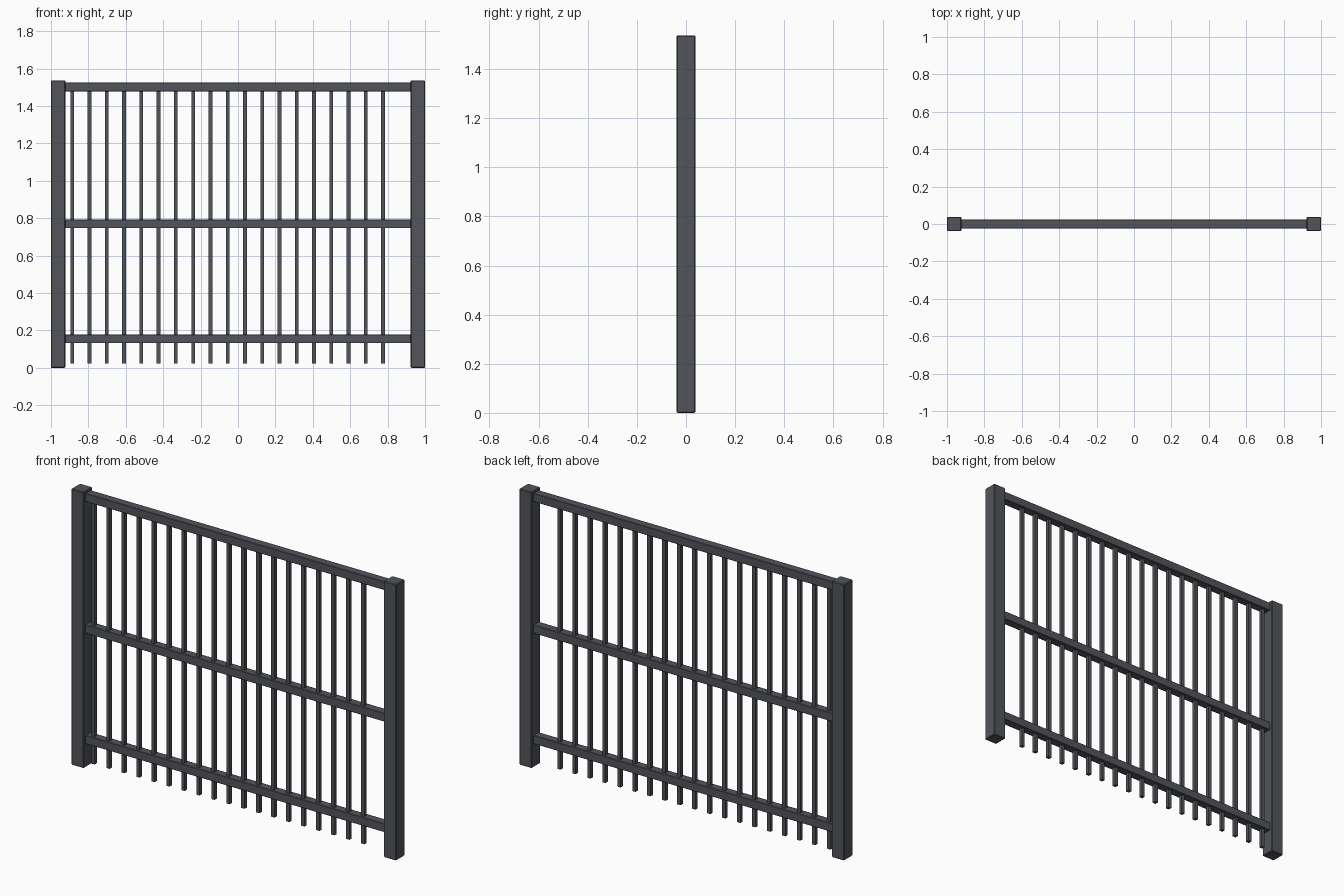
import bpy

if "Cube" in bpy.data.objects:
    bpy.data.objects.remove(bpy.data.objects["Cube"])

mat = bpy.data.materials.new("dark_metal")
mat.diffuse_color = (0.085, 0.09, 0.105, 1)
mat.use_nodes = True
mat.node_tree.nodes["Principled BSDF"].inputs["Base Color"].default_value = mat.diffuse_color


def box(name, center, size, bevel=0.0):
    bpy.ops.mesh.primitive_cube_add(size=1, location=center)
    ob = bpy.context.object
    ob.name = name
    ob.scale = size
    bpy.ops.object.transform_apply(location=False, rotation=False, scale=True)
    ob.data.materials.append(mat)
    if bevel:
        mod = ob.modifiers.new("edge_bevel", 'BEVEL')
        mod.width = bevel
        mod.segments = 1
    return ob


HEIGHT = 1.537
POST = 0.077
RAIL = 0.047
BAR = 0.02

# End posts
for side, sx in (("left", -1), ("right", 1)):
    box(side + "_post", (sx * (1 - POST / 2), 0, HEIGHT / 2), (POST, POST, HEIGHT), 0.004)

# Horizontal rails
for name, z in (("bottom", 0.155), ("middle", 0.77), ("top", 1.502)):
    box(name + "_rail", (0, 0, z), (2 - 2 * POST, RAIL, RAIL), 0.002)

# Row of upright bars, reaching from below the bottom rail into the top rail
z0, z1 = 0.024, 1.49
bars = box("upright_bars", (-0.886, 0, (z0 + z1) / 2), (BAR, BAR, z1 - z0))
arr = bars.modifiers.new("bar_row", 'ARRAY')
arr.count = 19
arr.use_relative_offset = False
arr.use_constant_offset = True
arr.constant_offset_displace = (0.0923, 0, 0)
